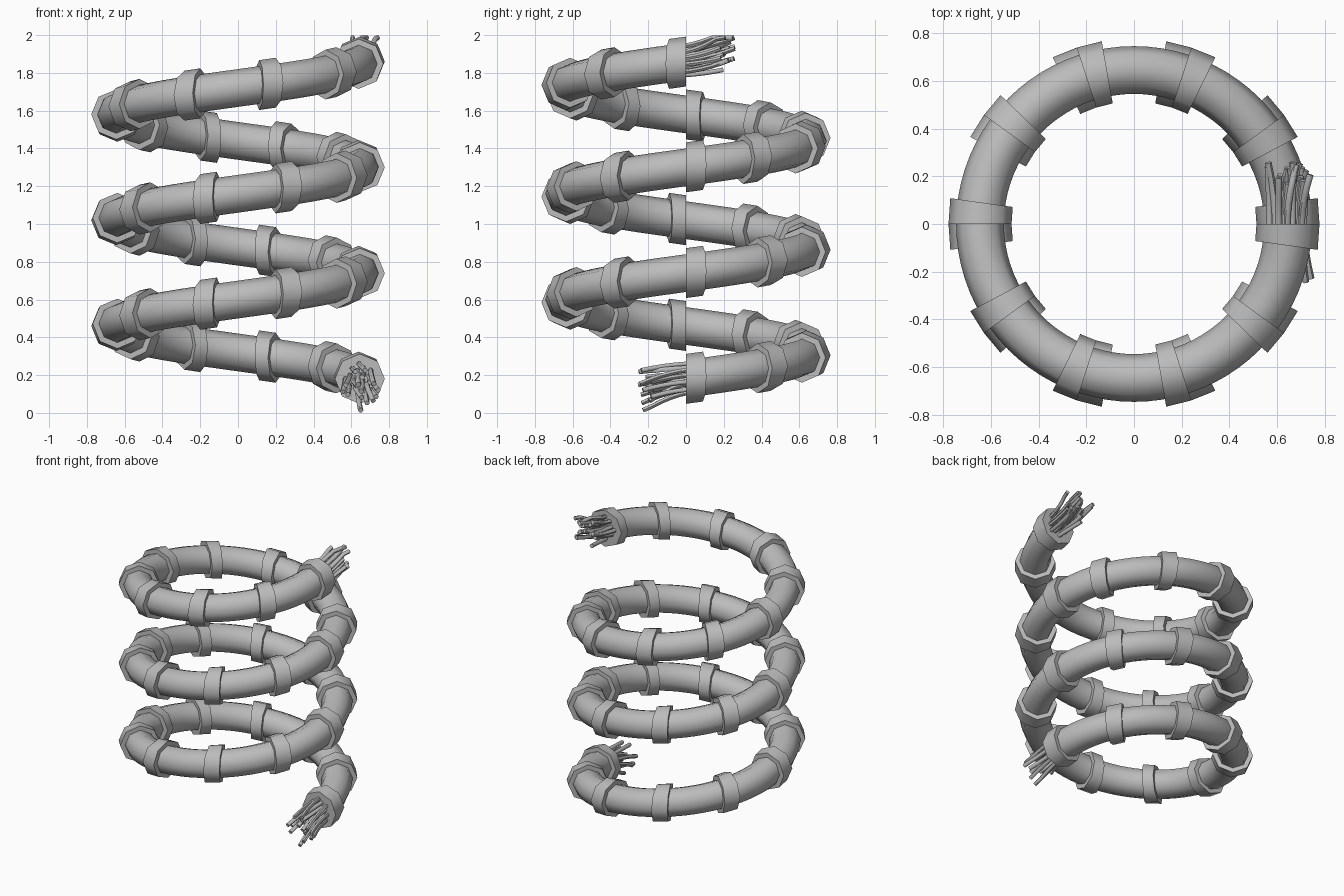
import bpy, bmesh, math, random
from mathutils import Vector

random.seed(7)
cube = bpy.data.objects.get("Cube")
if cube:
    bpy.data.objects.remove(cube, do_unlink=True)

COIL_R, PITCH, BASE_Z, TURNS = 0.645, 0.56, 0.18, 3
PIPE_R, COLLAR_R, SIDES = 0.1, 0.132, 8

grey = bpy.data.materials.new("plain_grey")
grey.use_nodes = True
colour = (0.5, 0.5, 0.5, 1)
grey.diffuse_color = colour
grey.node_tree.nodes["Principled BSDF"].inputs["Base Color"].default_value = colour


def helix(deg, radial=0.0, up=0.0):
    """Point on the coil, offset outwards and upwards."""
    a, r = math.radians(deg), COIL_R + radial
    return Vector((r * math.cos(a), r * math.sin(a), BASE_Z + PITCH * deg / 360 + up))


def loop(bm, deg, radius):
    """Eight-sided upright section of the coil."""
    steps = [math.tau * i / SIDES for i in range(SIDES)]
    return [bm.verts.new(helix(deg, radius * math.cos(t), radius * math.sin(t))) for t in steps]


def bridge(bm, a, b):
    for i in range(SIDES):
        j = (i + 1) % SIDES
        bm.faces.new((a[i], a[j], b[j], b[i]))


def smooth(obj):
    bpy.ops.object.select_all(action="DESELECT")
    obj.select_set(True)
    bpy.context.view_layer.objects.active = obj
    bpy.ops.object.shade_smooth_by_angle(angle=math.radians(60))


def finish(bm, name):
    bmesh.ops.recalc_face_normals(bm, faces=bm.faces)
    mesh = bpy.data.meshes.new(name)
    bm.to_mesh(mesh)
    bm.free()
    mesh.materials.append(grey)
    obj = bpy.data.objects.new(name, mesh)
    bpy.context.collection.objects.link(obj)
    smooth(obj)


# Coiled pipe with closed ends
bm = bmesh.new()
count = 80 * TURNS
loops = [loop(bm, 360 * TURNS * i / count, PIPE_R) for i in range(count + 1)]
for a, b in zip(loops, loops[1:]):
    bridge(bm, a, b)
bm.faces.new(loops[0])
bm.faces.new(loops[-1])
finish(bm, "coiled_pipe")

# Collars: lead their joint on the lower turns, trail it on the last turn
bm = bmesh.new()
for k in range(10 * TURNS + 1):
    start = 36 * k - (8 if k > 20 else 0)
    outer = [loop(bm, d, COLLAR_R) for d in (start, start + 8)]
    inner = [loop(bm, d, PIPE_R - 0.004) for d in (start, start + 8)]
    bridge(bm, *outer)
    bridge(bm, *inner)
    bridge(bm, outer[0], inner[0])
    bridge(bm, outer[1], inner[1])
finish(bm, "pipe_collars")


# Frayed wires spilling out of each end
def wires(name, deg, way):
    curve = bpy.data.curves.new(name, "CURVE")
    curve.dimensions = "3D"
    curve.bevel_depth = 0.014
    curve.bevel_resolution = 1
    curve.use_fill_caps = True
    curve.materials.append(grey)
    number = 20
    for i in range(number):
        # Even spread over the opening
        t, r = i * 2.4, 0.082 * math.sqrt((i + 0.5) / number)
        root = helix(deg, r * math.cos(t), r * math.sin(t))
        length = random.uniform(0.17, 0.27)
        side = 0.3 * r * math.cos(t) + random.uniform(-0.02, 0.05)
        rise = 0.3 * r * math.sin(t) + way * random.uniform(0.02, 0.09)
        spline = curve.splines.new("POLY")
        spline.points.add(5)
        for j, p in enumerate(spline.points):
            f = j / 5
            x = root.x + side * f * f
            y = root.y + way * (length * f - 0.02 * (1 - f))
            z = root.z + rise * (0.4 * f + 0.6 * f * f)
            p.co = (x, y, min(max(z, 0.014), 1.986), 1)
    obj = bpy.data.objects.new(name, curve)
    bpy.context.collection.objects.link(obj)
    bpy.ops.object.select_all(action="DESELECT")
    obj.select_set(True)
    bpy.context.view_layer.objects.active = obj
    bpy.ops.object.convert(target="MESH")
    smooth(bpy.context.view_layer.objects.active)


wires("lower_wires", 0, -1)
wires("upper_wires", 360 * TURNS, 1)
